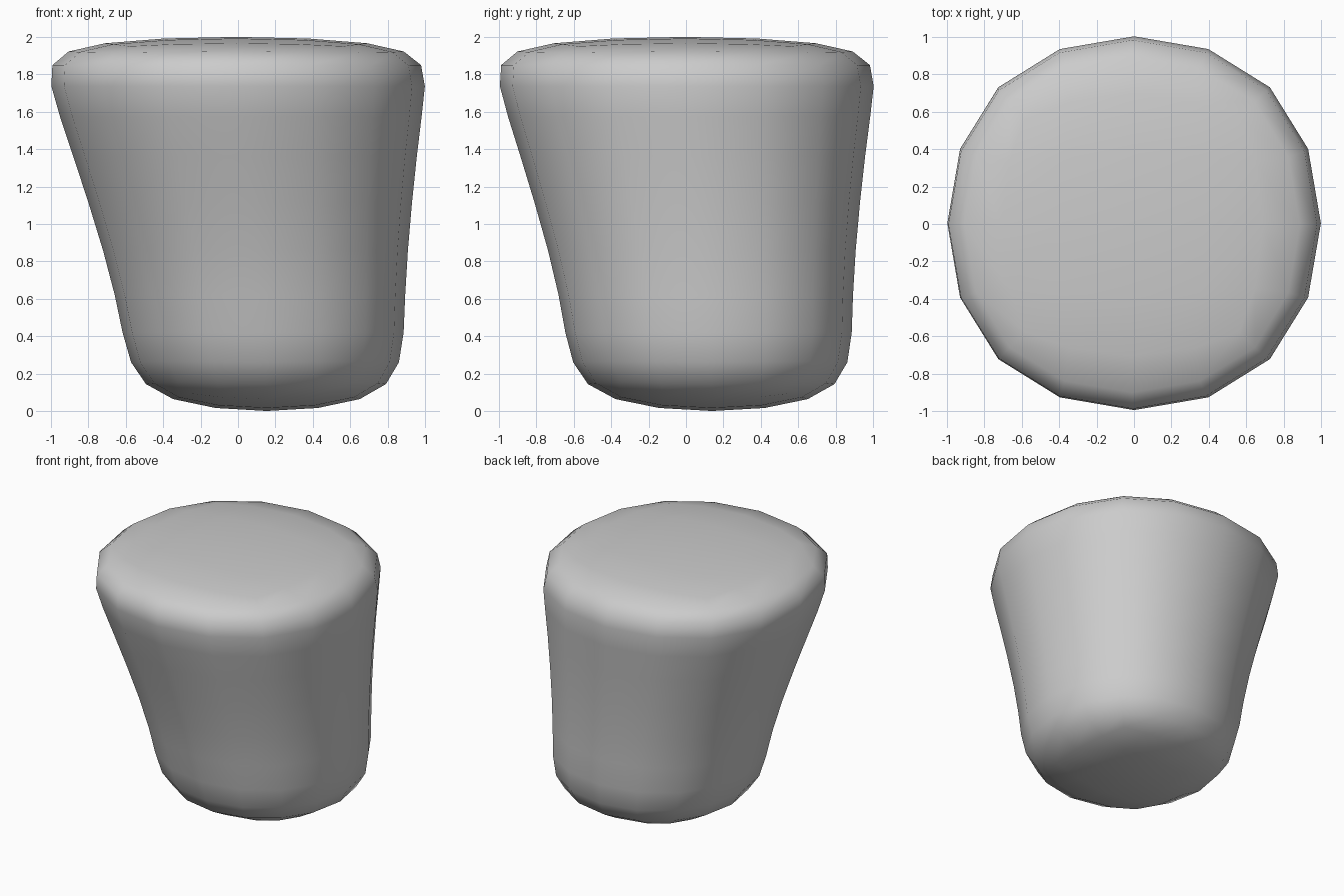
import bpy, bmesh

if "Cube" in bpy.data.objects:
    bpy.data.objects.remove(bpy.data.objects["Cube"])

# Square cage sections, bottom to top: height, centre x, centre y, half width x, half width y
SECTIONS = [
    (-0.044, 0.155, 0.14, 0.83, 0.86),
    (0.509, 0.14, 0.125, 0.79, 0.80),
    (1.729, -0.01, -0.005, 1.092, 1.092),
    (2.024, -0.01, -0.005, 1.17, 1.17),
]

bm = bmesh.new()
rings = []
for z, cx, cy, hx, hy in SECTIONS:
    rings.append([bm.verts.new((cx + sx * hx, cy + sy * hy, z))
                  for sx, sy in ((-1, -1), (1, -1), (1, 1), (-1, 1))])

# Side walls
for low, high in zip(rings, rings[1:]):
    for i in range(4):
        j = (i + 1) % 4
        bm.faces.new((low[i], low[j], high[j], high[i]))

# Bottom and top caps
bm.faces.new(rings[0][::-1])
bm.faces.new(rings[-1])
for f in bm.faces:
    f.smooth = True

mesh = bpy.data.meshes.new("rounded_body")
bm.to_mesh(mesh)
bm.free()
body = bpy.data.objects.new("rounded_body", mesh)
bpy.context.collection.objects.link(body)

# Round the cage into a soft tapered block
sub = body.modifiers.new("rounding", 'SUBSURF')
sub.levels = 2
sub.render_levels = 2
sub.use_limit_surface = True
